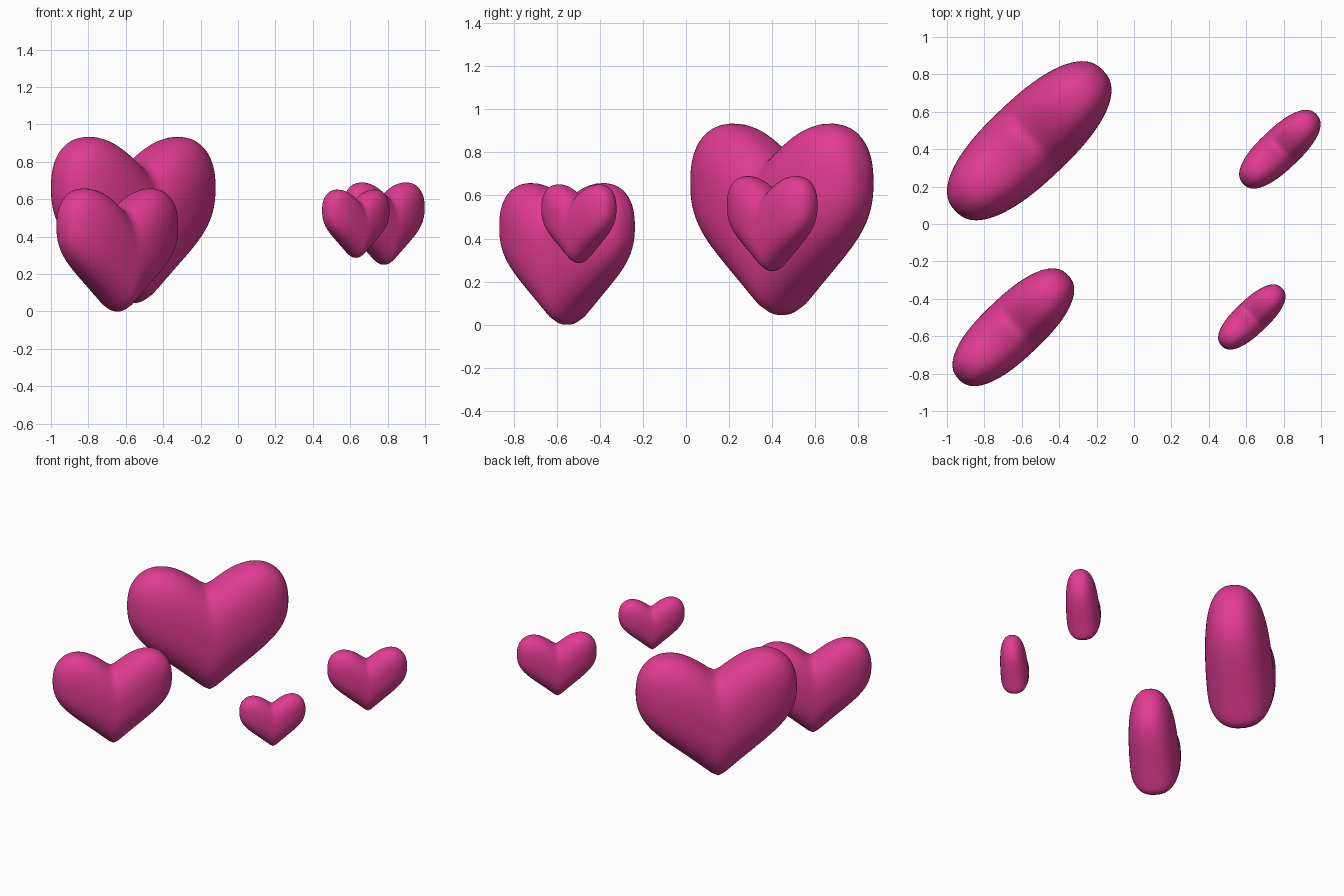
import bpy, bmesh
from math import radians, sqrt
from mathutils import Matrix

if "Cube" in bpy.data.objects:
    bpy.data.objects.remove(bpy.data.objects["Cube"])

pink = bpy.data.materials.new("pink")
pink.diffuse_color = (0.75, 0.045, 0.29, 1)
pink.use_nodes = True
pink.node_tree.nodes["Principled BSDF"].inputs["Base Color"].default_value = pink.diffuse_color

# Half sizes of the largest heart: width, thickness, height before the lobes rise
HALF_W, HALF_T, HALF_H = 0.545, 0.225, 0.368
FULLNESS = 2.4


def heart_mesh():
    """Full ellipsoid whose sides are lifted away from the centre line."""
    bm = bmesh.new()
    bmesh.ops.create_uvsphere(bm, u_segments=80, v_segments=48, radius=1,
                              matrix=Matrix.Rotation(radians(90), 4, 'X'))
    for v in bm.verts:
        n = sum(abs(c) ** FULLNESS for c in v.co) ** (1 / FULLNESS)
        x, y, z = v.co / n
        ax = sqrt(x * x + 0.0025) - 0.05
        lift = 1.38 * ax - 0.70 * ax * ax
        v.co = (x * HALF_W, y * HALF_T, (z + 1 + lift) * HALF_H)
    bmesh.ops.recalc_face_normals(bm, faces=bm.faces)
    for f in bm.faces:
        f.smooth = True
    mesh = bpy.data.meshes.new("heart")
    bm.to_mesh(mesh)
    bm.free()
    mesh.materials.append(pink)
    return mesh


def add_heart(name, tip, scale, mesh):
    ob = bpy.data.objects.new(name, mesh)
    bpy.context.collection.objects.link(ob)
    ob.location = tip
    ob.rotation_euler.z = radians(43.5)
    ob.scale = (scale,) * 3


# Four floating hearts, all turned the same way
mesh = heart_mesh()
add_heart("large_heart", (-0.56, 0.445, 0.045), 1.0, mesh)
add_heart("medium_heart", (-0.645, -0.552, 0.0), 0.74, mesh)
add_heart("small_heart", (0.78, 0.40, 0.25), 0.495, mesh)
add_heart("tiny_heart", (0.63, -0.497, 0.287), 0.41, mesh)
